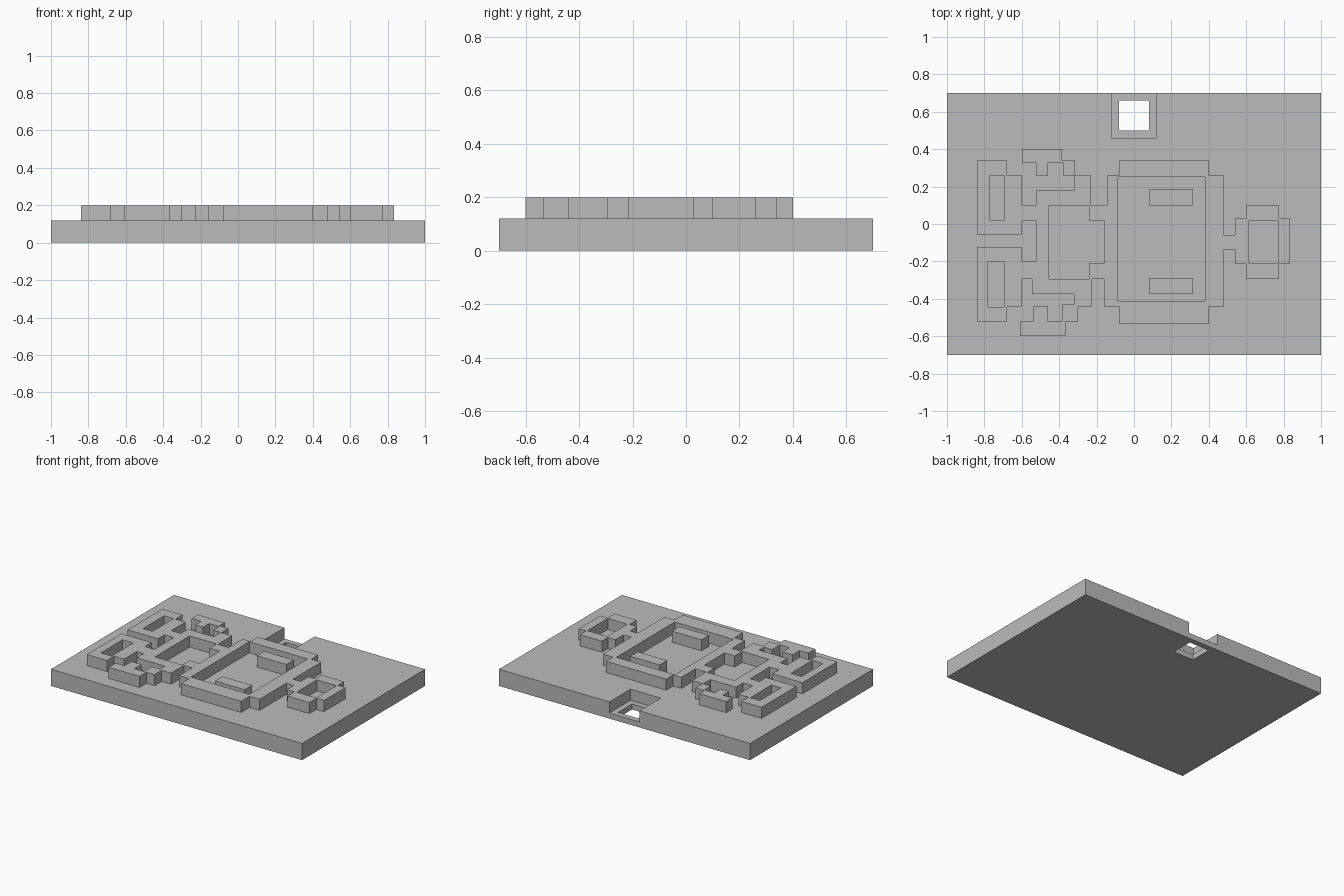
import bpy
import bmesh

PLATE_TOP = 0.12
RELIEF_TOP = 0.20

if "Cube" in bpy.data.objects:
    bpy.data.objects.remove(bpy.data.objects["Cube"], do_unlink=True)

grey = bpy.data.materials.new("plain grey")
grey.use_nodes = True
colour = (0.5, 0.5, 0.5, 1)
grey.diffuse_color = colour
grey.node_tree.nodes["Principled BSDF"].inputs["Base Color"].default_value = colour


def rectangle(left, right, front, back):
    return [(left, front), (right, front), (right, back), (left, back)]


def staircase(x, y, turns):
    """Right-angled outline: the turns give a new x, then a new y, and so on."""
    points = [(x, y)]
    for index, value in enumerate(turns):
        if index % 2 == 0:
            x = value
        else:
            y = value
        points.append((x, y))
    return points


def extruded(name, loops, bottom, top):
    """Extrude an outline, with optional holes, given in hundredths of a unit."""
    bm = bmesh.new()
    for loop in loops:
        verts = [bm.verts.new((x / 100, y / 100, bottom)) for x, y in loop]
        for start, end in zip(verts, verts[1:] + verts[:1]):
            bm.edges.new((start, end))
    bmesh.ops.triangle_fill(bm, use_beauty=True, edges=bm.edges[:])
    result = bmesh.ops.extrude_face_region(bm, geom=bm.faces[:], use_keep_orig=True)
    raised = [item for item in result["geom"] if isinstance(item, bmesh.types.BMVert)]
    bmesh.ops.translate(bm, verts=raised, vec=(0, 0, top - bottom))
    bmesh.ops.recalc_face_normals(bm, faces=bm.faces[:])
    mesh = bpy.data.meshes.new(name)
    bm.to_mesh(mesh)
    bm.free()
    mesh.materials.append(grey)
    obj = bpy.data.objects.new(name, mesh)
    bpy.context.collection.objects.link(obj)
    return obj


def cut(target, cutter):
    """Subtract the cutter from the target and discard it."""
    cutter.hide_render = True
    modifier = target.modifiers.new("cut", "BOOLEAN")
    modifier.operation = "DIFFERENCE"
    modifier.solver = "EXACT"
    modifier.object = cutter
    bpy.context.view_layer.objects.active = target
    bpy.ops.object.modifier_apply(modifier=modifier.name)
    bpy.data.objects.remove(cutter, do_unlink=True)


# Base plate with a stepped hanging hole at the back edge
base = extruded("base_plate", [rectangle(-100, 100, -70, 70)], 0, PLATE_TOP)
cut(base, extruded("notch_cutter", [rectangle(-12, 12, 46, 80)], 0.04, 0.3))
cut(base, extruded("hole_cutter", [rectangle(-8, 8, 50, 66)], -0.1, 0.3))

# Relief outline, section by section, clockwise from the back of the body
right_ring = [40, 26, 48, -6, 54, 3, 60, 10, 77.5, 3, 83.5, -21.5,
              77.5, -29.5, 60, -21.5, 54, -13.5, 48, -44, 40, -53.5]
front_claw = [-8, -44, -16, -29.5, -22.5, -44, -30, -52, -36.5, -60, -61, -52,
              -54, -44, -46, -52, -38.5, -43, -32, -37.5, -54.5, -29.5]
left_rings = [-60, -44, -68, -52, -84, -12.5, -60, -20, -52.5, 2,
              -60, -5.5, -84, 34, -68, 26, -60, 10]
back_claw = [-52.5, 18, -32, 26, -38, 33, -46, 26, -52.5, 33, -60, 40,
             -38.5, 34, -31.5, 26, -23, 10, -14.5, 26, -8]
outline = staircase(-8, 34, right_ring + front_claw + left_rings + back_claw)

# Recesses inside the raised outline
recesses = [
    rectangle(-8.5, 38, -41.5, 25),
    rectangle(61.5, 77, -21, 2),
    rectangle(-77, -69.5, 2, 26),
    rectangle(-78, -69.5, -44.5, -20),
    staircase(-45.5, 10, [-24, 2, -16, -21, -24, -29.5, -45.5]),
]
extruded("raised_outline", [outline] + recesses, PLATE_TOP, RELIEF_TOP)

# Two bars standing inside the body recess
for name, front, back in (("front_bar", -37.5, -29), ("back_bar", 10, 18.5)):
    extruded(name, [rectangle(8, 31.5, front, back)], PLATE_TOP, RELIEF_TOP)
